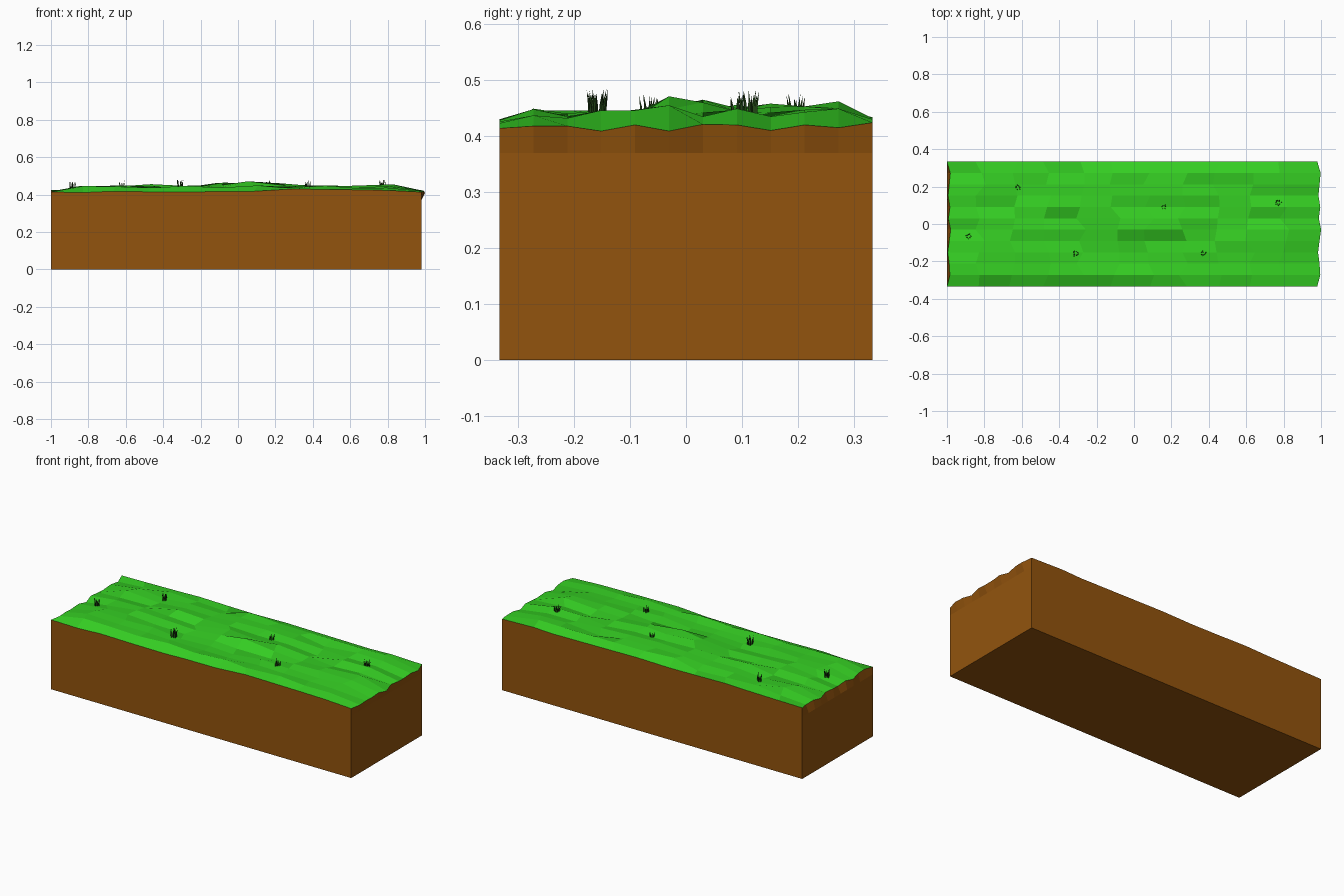
import bpy, bmesh, math, random
from mathutils import Vector

if "Cube" in bpy.data.objects:
    bpy.data.objects.remove(bpy.data.objects["Cube"])

random.seed(7)
W, L, R = 0.333, -1.0, 0.98          # half depth, left end, right end
NX = NY = 11


def material(name, colour):
    m = bpy.data.materials.new(name)
    m.diffuse_color = (*colour, 1)
    m.use_nodes = True
    m.node_tree.nodes["Principled BSDF"].inputs["Base Color"].default_value = m.diffuse_color
    return m


def finish(bm, name, mat):
    me = bpy.data.meshes.new(name)
    bmesh.ops.recalc_face_normals(bm, faces=bm.faces)
    bm.to_mesh(me)
    bm.free()
    me.materials.append(mat)
    ob = bpy.data.objects.new(name, me)
    bpy.context.collection.objects.link(ob)
    return ob


grass_mat = material("grass green", (0.036, 0.63, 0.017))
soil_mat = material("soil brown", (0.29, 0.088, 0.004))
blade_mat = material("dark blade green", (0.016, 0.06, 0.008))

# Height limits read across the depth and along the length
row_max = [.415, .449, .452, .446, .452, .471, .471, .456, .458, .459, .462, .434]
col_max = [.42, .446, .45, .456, .447, .471, .471, .46, .448, .447, .455, .42]
front_z = [.42, .411, .418, .415, .413, .417, .418, .43, .428, .426, .423, .411]
back_z = [.424, .426, .43, .434, .43, .428, .432, .43, .427, .425, .43, .424]
end_z = [.414, .418, .418, .409, .42, .409, .421, .42, .41, .42, .415, .424]
end_dx = [0, .016, .012, .004, .012, .02, .008, .016, .006, .012, .018, 0]

# Uneven surface points: the two ends match so blocks can tile
pts = []
for i in range(NX + 1):
    col = []
    for j in range(NY + 1):
        x = L + (R - L) * i / NX
        y = -W + 2 * W * j / NY
        if i in (0, NX):
            x += end_dx[j]
            z = end_z[j]
        else:
            x += random.uniform(-.03, .03)
            z = min(row_max[j], col_max[i]) - random.choice((0, .006, .012, .02))
            if j == 0:
                z = front_z[i]
            elif j == NY:
                z = back_z[i]
        col.append(Vector((x, y, z)))
    pts.append(col)

# Grass surface
bm = bmesh.new()
g = [[bm.verts.new(p) for p in col] for col in pts]
for i in range(NX):
    for j in range(NY):
        bm.faces.new((g[i][j], g[i + 1][j], g[i + 1][j + 1], g[i][j + 1]))
bmesh.ops.recalc_face_normals(bm, faces=bm.faces)
if sum(f.normal.z for f in bm.faces) < 0:
    bmesh.ops.reverse_faces(bm, faces=bm.faces)
me = bpy.data.meshes.new("grass_top")
bm.to_mesh(me)
bm.free()
me.materials.append(grass_mat)
bpy.context.collection.objects.link(bpy.data.objects.new("grass_top", me))

# Soil block: walls drop from the grass rim, the ends bend at z = 0.37
bm = bmesh.new()
rim = ([(p, R) for p in pts[NX]] + [(pts[i][NY], None) for i in range(NX - 1, 0, -1)]
       + [(p, L) for p in reversed(pts[0])] + [(pts[i][0], None) for i in range(1, NX)])
rings = [[], [], []]
for p, end in rim:
    x = p.x if end is None else end
    for ring, co in zip(rings, (p, (x, p.y, .37), (x, p.y, 0))):
        ring.append(bm.verts.new(co))
n = len(rim)
for a, b in zip(rings, rings[1:]):
    for k in range(n):
        bm.faces.new((a[k], a[(k + 1) % n], b[(k + 1) % n], b[k]))
bottom = bm.faces.new(rings[2])
bottom.normal_update()
if bottom.normal.z > 0:
    bottom.normal_flip()
finish(bm, "soil_block", soil_mat)


# Grass tufts: clusters of tapering bent blades
def tuft(name, x, y, top, spread, count):
    bm = bmesh.new()
    for k in range(count):
        a = 2 * math.pi * k / count + random.uniform(-.3, .3)
        r = spread * random.uniform(.3, .8)
        base = Vector((x + r * math.cos(a), y + r * math.sin(a), .425))
        h = (top - .425) * random.uniform(.8, 1)
        lean = Vector((math.cos(a), math.sin(a), 0)) * spread * .35
        levels = []
        for t, w in ((0, .0035), (.55, .0025)):
            c = base + lean * t * t + Vector((0, 0, h * t))
            levels.append([bm.verts.new(c + Vector((math.cos(a + q * 2.094), math.sin(a + q * 2.094), 0)) * w)
                           for q in range(3)])
        tip = bm.verts.new(base + lean + Vector((0, 0, h)))
        for q in range(3):
            s = (q + 1) % 3
            bm.faces.new((levels[0][q], levels[0][s], levels[1][s], levels[1][q]))
            bm.faces.new((levels[1][q], levels[1][s], tip))
    finish(bm, name, blade_mat)


for k, t in enumerate([(-.885, -.065, .477, .017, 8), (-.62, .197, .477, .018, 7),
                       (-.312, -.16, .485, .021, 10), (.16, .092, .48, .016, 6),
                       (.37, -.158, .48, .018, 9), (.77, .115, .485, .021, 11)]):
    tuft(f"grass_tuft_{k + 1}", *t)
